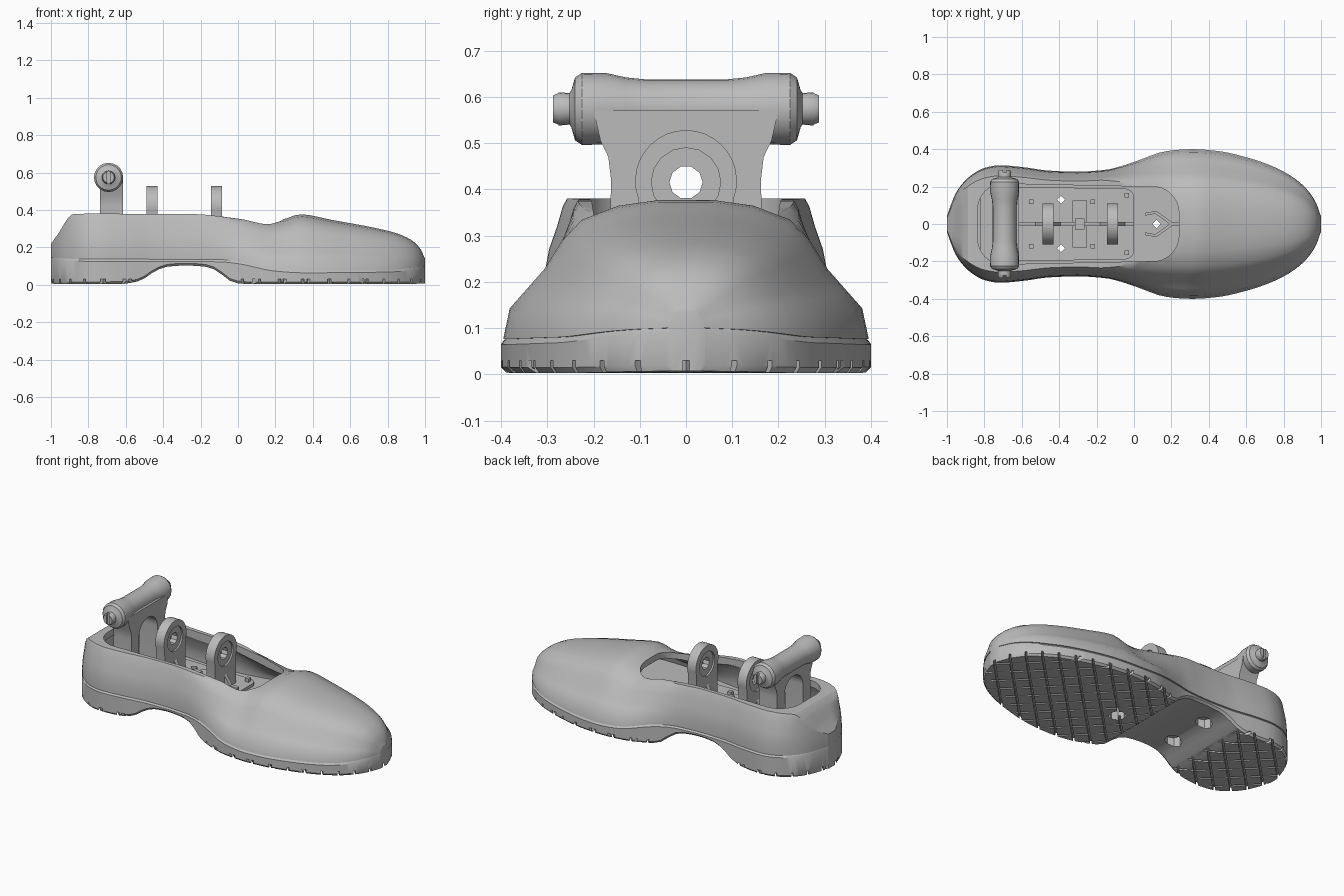
import bpy, bmesh, math
from mathutils import Matrix, Vector

if "Cube" in bpy.data.objects:
    bpy.data.objects.remove(bpy.data.objects["Cube"])

GREY = bpy.data.materials.new("plain grey")
GREY.diffuse_color = (0.5, 0.5, 0.5, 1)
GREY.use_nodes = True
GREY.node_tree.nodes["Principled BSDF"].inputs["Base Color"].default_value = GREY.diffuse_color
FLOOR = 0.18


def curve(pts):
    """Monotone smooth curve through (x, value) points."""
    d = [(b[1] - a[1]) / (b[0] - a[0]) for a, b in zip(pts, pts[1:])]
    m = [d[0]] + [0 if p * q <= 0 else 2 * p * q / (p + q) for p, q in zip(d, d[1:])] + [d[-1]]

    def f(x):
        x = min(max(x, pts[0][0]), pts[-1][0])
        i = max(k for k in range(len(d)) if pts[k][0] <= x)
        h = pts[i + 1][0] - pts[i][0]
        t = (x - pts[i][0]) / h
        return ((1 + 2 * t) * (1 - t) ** 2 * pts[i][1] + t * (1 - t) ** 2 * h * m[i]
                + t * t * (3 - 2 * t) * pts[i + 1][1] + t * t * (t - 1) * h * m[i + 1])
    return f


width = curve([(-1, .04), (-.98, .1), (-.95, .17), (-.9, .235), (-.85, .275), (-.8, .3), (-.72, .314),
               (-.6, .305), (-.45, .285), (-.3, .28), (-.15, .29), (-.05, .315), (.05, .35), (.15, .385),
               (.25, .398), (.32, .4), (.45, .39), (.6, .357), (.75, .305), (.85, .25), (.92, .19),
               (.97, .12), (1, .04)])
top = curve([(-1, .22), (-.97, .26), (-.88, .378), (-.8, .38), (-.25, .378), (0, .358), (.18, .345),
             (.25, .355), (.33, .38), (.5, .35), (.83, .283), (.92, .245), (.97, .2), (1, .14)])
seam = curve([(-1, .145), (-.85, .138), (-.1, .135), (0, .125), (.2, .085), (.35, .076), (.8, .08), (1, .1)])
bottom = curve([(-1, .006), (-.9, .003), (-.62, .005), (-.53, .02), (-.43, .08), (-.37, .098), (-.28, .103),
                (-.16, .095), (-.1, .065), (-.04, .02), (.03, .004), (.85, .003), (1, .007)])
# side section as (height share, width share) at the heel and at the forefoot
HEEL = [(0, 1), (.15, 1), (.35, .985), (.55, .955), (.75, .9), (.93, .86), (1, .83), (1, .4)]
FORE = [(0, 1), (.22, .965), (.36, .87), (.5, .775), (.7, .68), (.85, .57), (.95, .37), (.99, .15)]


def finish(bm, name, smooth=True):
    bmesh.ops.recalc_face_normals(bm, faces=bm.faces)
    me = bpy.data.meshes.new(name)
    bm.to_mesh(me)
    bm.free()
    me.materials.append(GREY)
    ob = bpy.data.objects.new(name, me)
    bpy.context.collection.objects.link(ob)
    if smooth:
        shade(ob)
    return ob


def activate(ob):
    bpy.ops.object.select_all(action='DESELECT')
    ob.select_set(True)
    bpy.context.view_layer.objects.active = ob


def shade(ob):
    activate(ob)
    bpy.ops.object.shade_smooth_by_angle(angle=math.radians(32))


def cut(ob, *cutters):
    for c in cutters:
        activate(ob)
        mod = ob.modifiers.new("cut", 'BOOLEAN')
        mod.operation, mod.solver, mod.object = 'DIFFERENCE', 'EXACT', c
        bpy.ops.object.modifier_apply(modifier=mod.name)
    shade(ob)


def loft(name, section, x0, x1, n=72):
    """Skin symmetric half sections [(y, z)...] along x."""
    bm = bmesh.new()
    rings = []
    for i in range(n + 1):
        x = (x0 + x1) / 2 - (x1 - x0) / 2 * math.cos(math.pi * i / n)
        half = section(x)
        rings.append([bm.verts.new((x, y, z)) for y, z in half + [(-y, z) for y, z in reversed(half)]])
    k = len(rings[0])
    for a, b in zip(rings, rings[1:]):
        for j in range(k):
            bm.faces.new((a[j], a[(j + 1) % k], b[(j + 1) % k], b[j]))
    bm.faces.new(rings[0])
    bm.faces.new(rings[-1])
    return finish(bm, name)


def prism(name, pts, axis, lo, hi):
    """Extrude an outline along x (points are y, z) or z (points are x, y)."""
    bm = bmesh.new()
    vs = [bm.verts.new((lo, a, b) if axis == 'x' else (a, b, lo)) for a, b in pts]
    face = bm.faces.new(vs)
    r = bmesh.ops.extrude_face_region(bm, geom=[face])
    d = Vector((hi - lo, 0, 0)) if axis == 'x' else Vector((0, 0, hi - lo))
    bmesh.ops.translate(bm, vec=d, verts=[v for v in r['geom'] if isinstance(v, bmesh.types.BMVert)])
    return finish(bm, name)


def arc(cx, cy, r, a0, a1, n):
    return [(cx + r * math.cos(math.radians(a0 + (a1 - a0) * i / n)),
             cy + r * math.sin(math.radians(a0 + (a1 - a0) * i / n))) for i in range(n + 1)]


def circle(cx, cy, r, n):
    return arc(cx, cy, r, 0, 360, n)[:-1]


def box(name, x0, x1, y, z0, z1, yc=0):
    return prism(name, [(x0, yc - y), (x1, yc - y), (x1, yc + y), (x0, yc + y)], 'z', z0, z1)


def shell_section(x, wall=0.0):
    t = min(max((x + .2) / .45, 0), 1)
    t = t * t * (3 - 2 * t)
    w, lo, hi = width(x) * .988, seam(x), top(x)
    if wall:
        w, lo, hi = w - wall - .045 * t, FLOOR, hi - .04
    return [(w * (p[1] + (q[1] - p[1]) * t), lo + (hi - lo) * (p[0] + (q[0] - p[0]) * t))
            for p, q in zip(HEEL, FORE)]


def sole_section(x):
    w, b, s = width(x), bottom(x), seam(x)
    return [(w - .012, b), (w, b + .012), (w, s - .012), (w - .01, s)]


cutters = []


def helper(ob):
    ob.hide_render = True
    cutters.append(ob)
    return ob


# hollow upper with its ankle opening
upper = loft("upper_shell", shell_section, -1, 1)
cavity = helper(loft("cavity_cutter", lambda x: shell_section(x, .035), -.93, .86, 48))
mouth = arc(-.7, .08, .135, 90, 180, 8) + arc(-.7, -.08, .135, 180, 270, 8)
mouth += arc(.1, -.06, .14, -80, 0, 8) + arc(.1, .06, .14, 0, 80, 8)
opening = helper(prism("opening_cutter", mouth, 'z', .24, .7))
BOLTS = [(-.39, .13), (-.39, -.13), (.12, 0)]
holes = [helper(prism("bolt_hole_cutter", circle(x, y, .022, 4), 'z', -.1, .3)) for x, y in BOLTS]
cut(upper, cavity, opening, *holes)

# sole with arch, bolt pockets and diagonal tread grooves
sole = loft("sole", sole_section, -1, 1)
pockets = [helper(prism("bolt_pocket_cutter", circle(x, y, .048, 8), 'z', -.1, .3)) for x, y in BOLTS]
grooves = []
for angle in (45, -45):
    bm = bmesh.new()
    for i in range(-9, 10):
        m = (Matrix.Translation((1 - .1275 * (i + 9), 0, .0)) @ Matrix.Rotation(math.radians(angle), 4, 'Z')
             @ Matrix.Diagonal((3, .011, .06, 1)))
        bmesh.ops.create_cube(bm, size=1, matrix=m)
    grooves.append(helper(finish(bm, "groove_cutter", False)))
cut(sole, *pockets, *grooves)

# inner base plate with studs and ribs
plate_pts = (arc(-.76, .14, .06, 90, 180, 4) + arc(-.76, -.14, .06, 180, 270, 4)
             + arc(-.05, -.14, .05, 270, 360, 4) + arc(-.05, .14, .05, 0, 90, 4))
plate = prism("base_plate", plate_pts, 'z', FLOOR - .01, FLOOR + .018)
cut(plate, *holes)
for side in (-1, 1):
    for x, y in ((-.55, .12), (-.22, .12), (-.04, .155)):
        box("plate_stud", x - .012, x + .012, .012, FLOOR, FLOOR + .04, y * side)
    rib = prism("front_rib", [(.06, .06 * side), (.12, .07 * side), (.2, .012 * side), (.27, .012 * side),
                              (.27, 0), (.19, 0), (.115, .055 * side), (.06, .045 * side)],
                'z', FLOOR - .01, FLOOR + .03)
box("centre_rib", -.62, 0, .012, FLOOR, FLOOR + .05)
box("cross_rib", -.33, -.25, .125, FLOOR, FLOOR + .03)
box("centre_block", -.315, -.265, .03, FLOOR, FLOOR + .07)

# two ring brackets with recessed faces and gussets
for x in (-.46, -.115):
    outline = [(.1, FLOOR - .01)] + arc(0, .418, .11, -20, 200, 20) + [(-.1, FLOOR - .01)]
    ring = prism("ring_bracket", outline, 'x', x - .03, x + .03)
    cut(ring, helper(prism("bore_cutter", circle(0, .415, .036, 10), 'x', x - .1, x + .1)),
        *[helper(prism("recess_cutter", circle(0, .415, .075, 16), 'x', x + s * .02, x + s * .1))
          for s in (-1, 1)])
    for s in (-1, 1):
        g = bmesh.new()
        vs = [g.verts.new((x + s * a, y, z)) for y in (-.012, .012)
              for a, z in ((.02, FLOOR), (.1, FLOOR), (.02, .3))]
        for f in ((0, 1, 2), (3, 4, 5), (0, 1, 4, 3), (1, 2, 5, 4), (2, 0, 3, 5)):
            g.faces.new([vs[i] for i in f])
        finish(g, "bracket_gusset")

# arched post carrying the cross bar
right = [(.09, FLOOR - .01), (.168, FLOOR - .01), (.162, .42), (.168, .47), (.185, .505), (.2, .57)]
post = right + [(-y, z) for y, z in reversed(right)] + arc(0, .41, .09, 180, 0, 14)
prism("handle_post", post, 'x', -.738, -.615)

# lathed cross bar with end knobs
half = [(.09, .064), (.13, .068), (.17, .077), (.225, .078), (.24, .068), (.248, .04), (.252, .034),
        (.275, .036), (.288, .03)]
profile = [(-y, r) for y, r in reversed(half)] + half
bm = bmesh.new()
N = 20
rings = [[bm.verts.new((-.692 + r * math.cos(2 * math.pi * i / N), y, .574 + r * math.sin(2 * math.pi * i / N)))
          for i in range(N)] for y, r in profile]
for a, b in zip(rings, rings[1:]):
    for i in range(N):
        bm.faces.new((a[i], a[(i + 1) % N], b[(i + 1) % N], b[i]))
bm.faces.new(rings[0])
bm.faces.new(rings[-1])
bar = finish(bm, "cross_bar")
cut(bar, *[helper(prism("knob_slot_cutter", [(-.692 - .008 + a, s * .28 + b) for a, b in
                                             ((0, -.004), (.016, -.004), (.016, .03), (0, .03))]
                        if s > 0 else [(-.7, -.31), (-.684, -.31), (-.684, -.276), (-.7, -.276)],
                        'z', .5, .65)) for s in (-1, 1)])

# remove the cutting helpers
for c in cutters:
    bpy.data.objects.remove(c, do_unlink=True)
